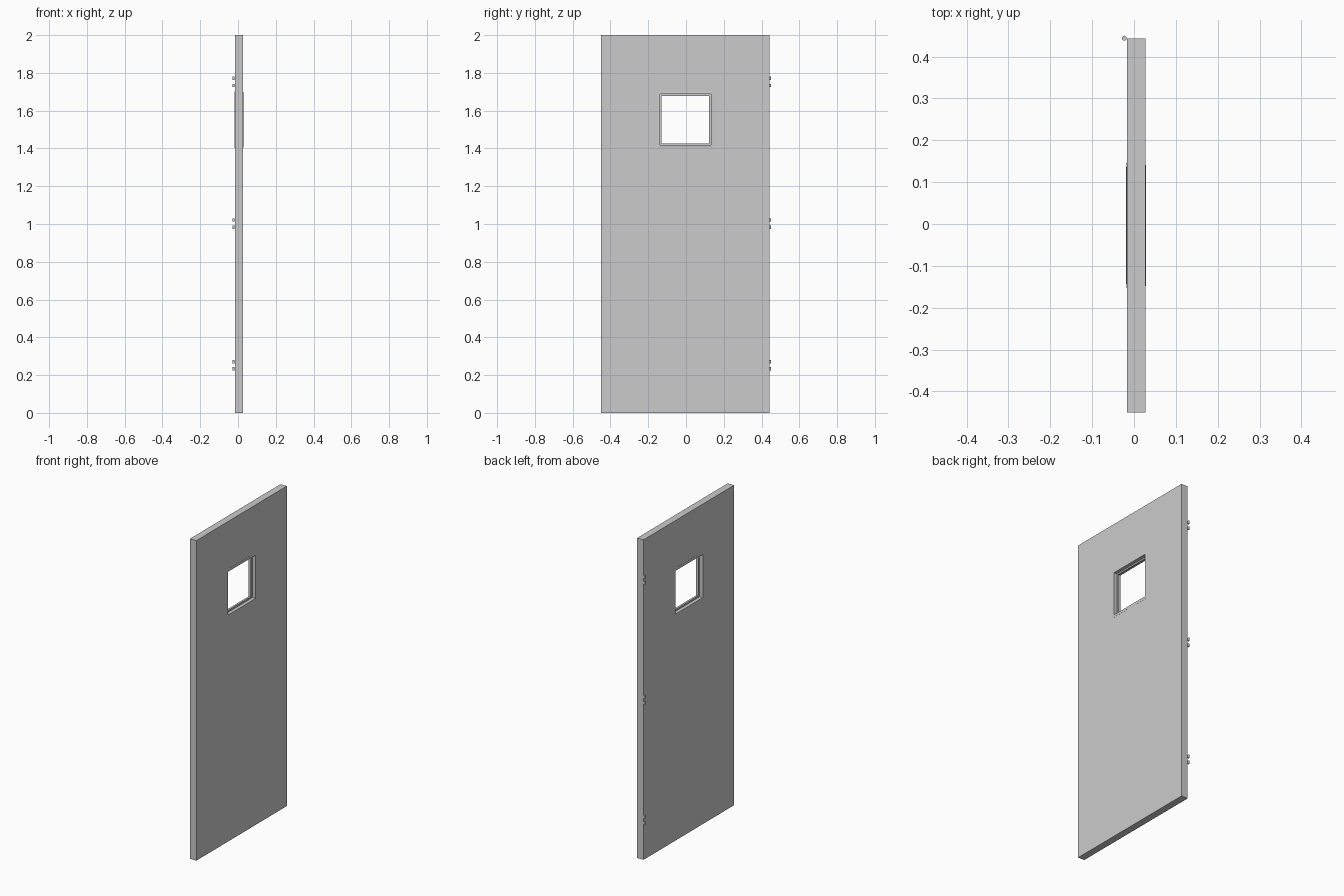
import bpy, bmesh

if "Cube" in bpy.data.objects:
    bpy.data.objects.remove(bpy.data.objects["Cube"])

CY, CZ = -0.0035, 1.552          # window centre
XB, XF = -0.017, 0.027           # slab faces
XM = (XB + XF) / 2


def rect_ring(name, loops):
    """Closed ring skinned through rectangles (x, y centre, z centre, half y, half z)."""
    bm = bmesh.new()
    rings = []
    for x, cy, cz, hy, hz in loops:
        rings.append([bm.verts.new((x, cy + sy * hy, cz + sz * hz))
                      for sy, sz in ((-1, -1), (1, -1), (1, 1), (-1, 1))])
    for i, a in enumerate(rings):
        b = rings[(i + 1) % len(rings)]
        for j in range(4):
            k = (j + 1) % 4
            bm.faces.new((a[j], a[k], b[k], b[j]))
    bmesh.ops.recalc_face_normals(bm, faces=bm.faces)
    mesh = bpy.data.meshes.new(name)
    bm.to_mesh(mesh)
    bm.free()
    ob = bpy.data.objects.new(name, mesh)
    bpy.context.collection.objects.link(ob)
    return ob


# Door slab with window hole
outer = (CY, 1.0, 0.4465, 1.0)
hole = (CY, CZ, 0.142, 0.142)
rect_ring("door_slab", [(XB, *outer), (XF, *outer), (XF, *hole), (XB, *hole)])

# Window frame: sloped lips on both faces, thin stop in the middle
half = [(0.0225, 0.150), (0.024, 0.135), (0.003, 0.135), (0.003, 0.126)]
profile = [(XM + d, h) for d, h in half] + [(XM - d, h) for d, h in reversed(half)]
rect_ring("window_frame", [(x, CY, CZ, h, h) for x, h in profile])

# Hinge knuckles, in pairs
for i, z in enumerate((0.252, 1.002, 1.752)):
    for side, dz in (("lower", -0.019), ("upper", 0.019)):
        bpy.ops.mesh.primitive_cylinder_add(vertices=16, radius=0.0057, depth=0.018,
                                            location=(-0.0233, 0.4443, z + dz))
        bpy.context.object.name = f"hinge_{i + 1}_{side}_knuckle"
        bpy.ops.object.shade_smooth_by_angle()
